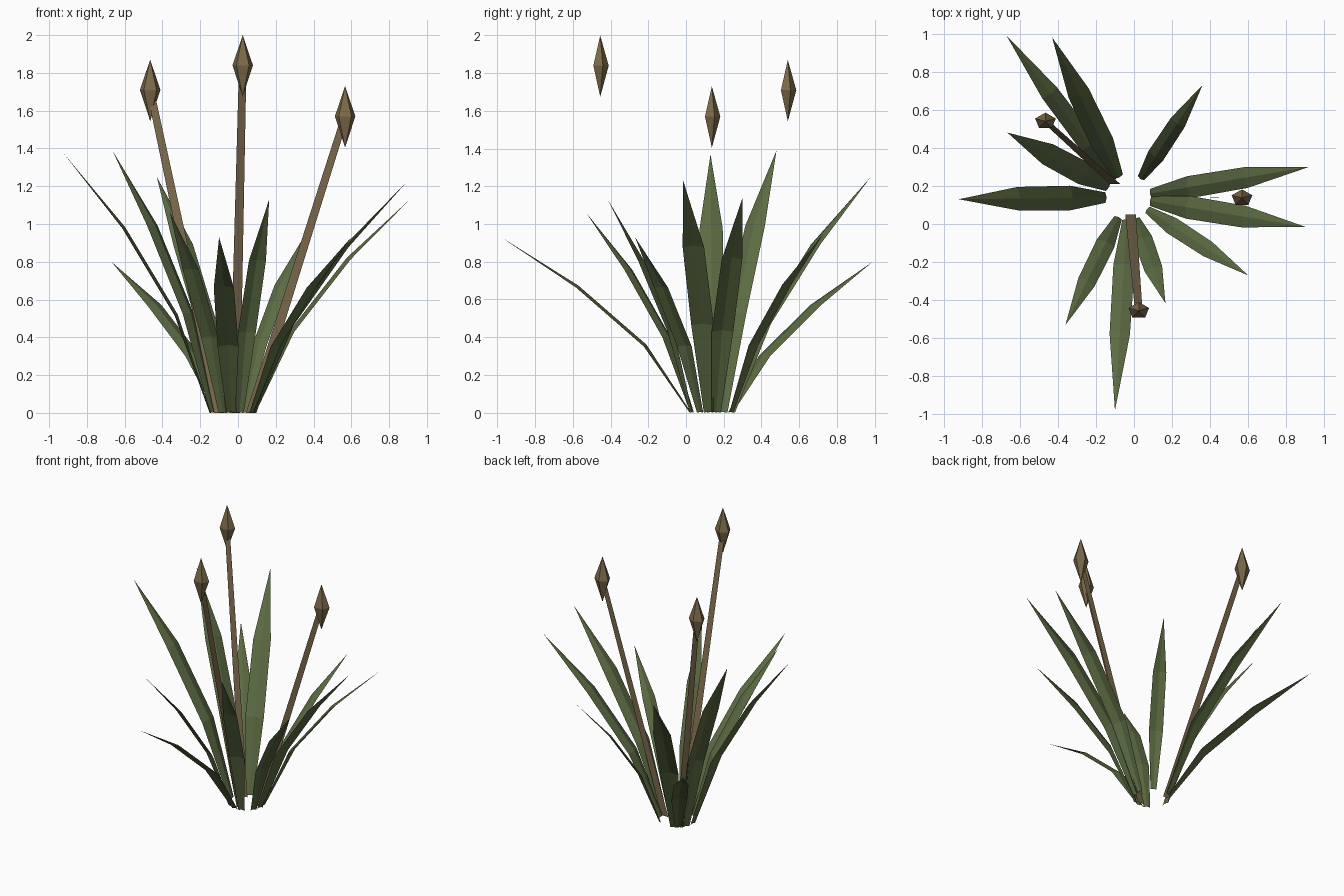
import bpy
import bmesh
import math
from mathutils import Vector

cube = bpy.data.objects.get("Cube")
if cube:
    bpy.data.objects.remove(cube, do_unlink=True)


def make_material(name, color):
    mat = bpy.data.materials.new(name)
    mat.use_nodes = True
    mat.diffuse_color = (*color, 1)
    mat.node_tree.nodes["Principled BSDF"].inputs["Base Color"].default_value = (*color, 1)
    return mat


leaf_green = make_material("leaf green", (0.105, 0.145, 0.055))
stem_brown = make_material("stem brown", (0.19, 0.135, 0.07))
bud_tan = make_material("bud tan", (0.2, 0.142, 0.067))


def finish(name, bm, mat):
    mesh = bpy.data.meshes.new(name)
    bm.to_mesh(mesh)
    bm.free()
    mesh.materials.append(mat)
    obj = bpy.data.objects.new(name, mesh)
    bpy.context.collection.objects.link(obj)
    return obj


CENTRE = Vector((-0.03, 0.14, 0))
UP = Vector((0, 0, 1))
# Leaf stations: share of reach, share of height, width per length
STATIONS = [(0, 0, 0.035), (0.24, 0.376, 0.082), (0.6, 0.713, 0.078)]


def make_leaf(name, tip):
    """Drooping blade with a shallow midrib fold, ending in a point."""
    tip = Vector(tip)
    out = Vector((tip.x, tip.y, 0)) - CENTRE
    out.normalize()
    base = CENTRE + out * 0.12
    span = tip - base
    side = UP.cross(out)
    inward = side.cross(span).normalized()
    if inward.z < 0:
        inward.negate()
    bm = bmesh.new()
    rows = []
    for reach, height, width in STATIONS:
        mid = base + Vector((span.x * reach, span.y * reach, span.z * height))
        half = side * (width * span.length / 2)
        ridge = inward * (width * span.length * 0.13)
        rows.append([bm.verts.new(p) for p in (mid + half, mid + ridge, mid - half)])
    end = bm.verts.new(tip)
    for low, high in zip(rows, rows[1:]):
        for i in range(2):
            bm.faces.new((low[i + 1], high[i + 1], high[i], low[i]))
    for i in range(2):
        bm.faces.new((rows[-1][i + 1], end, rows[-1][i]))
    return finish(name, bm, leaf_green)


def make_stem(name, base, top):
    """Flat ribbon, slightly narrower at the top."""
    bm = bmesh.new()
    corners = []
    for point, half in ((base, 0.028), (top, 0.02)):
        corners.append([bm.verts.new(Vector(point) + Vector((s * half, 0, 0))) for s in (-1, 1)])
    bm.faces.new((corners[0][0], corners[0][1], corners[1][1], corners[1][0]))
    return finish(name, bm, stem_brown)


def make_bud(name, centre):
    """Five-sided double pyramid, flattened front to back."""
    c = Vector(centre)
    bm = bmesh.new()
    ring = []
    for i in range(5):
        a = math.pi / 2 + i * math.tau / 5
        ring.append(bm.verts.new(c + Vector((0.057 * math.cos(a), 0.045 * math.sin(a), 0))))
    top = bm.verts.new(c + UP * 0.16)
    bottom = bm.verts.new(c - UP * 0.165)
    for i in range(5):
        a, b = ring[i], ring[(i + 1) % 5]
        bm.faces.new((a, b, top))
        bm.faces.new((b, a, bottom))
    return finish(name, bm, bud_tan)


# Leaves, by tip position
leaf_tips = [
    (-0.67, 0.99, 0.80), (-0.43, 0.98, 1.25), (0.36, 0.73, 0.95),
    (0.92, 0.30, 1.14), (0.90, -0.015, 1.23), (0.60, -0.27, 0.93),
    (0.165, -0.415, 1.13), (-0.10, -0.98, 0.93), (-0.36, -0.53, 1.06),
    (-0.92, 0.13, 1.37), (-0.665, 0.48, 1.39),
]
for n, tip in enumerate(leaf_tips, 1):
    make_leaf(f"leaf_{n}", tip)

# Flower stalks, each a stem with a bud
stalks = [
    ((-0.018, 0.05, 0), (0.025, -0.455, 1.84)),
    ((-0.10, 0.21, 0), (-0.465, 0.54, 1.71)),
    ((0.07, 0.14, 0), (0.567, 0.137, 1.57)),
]
for n, (base, bud) in enumerate(stalks, 1):
    top = Vector(base).lerp(Vector(bud), 0.97)
    make_stem(f"stem_{n}", base, top)
    make_bud(f"bud_{n}", bud)
